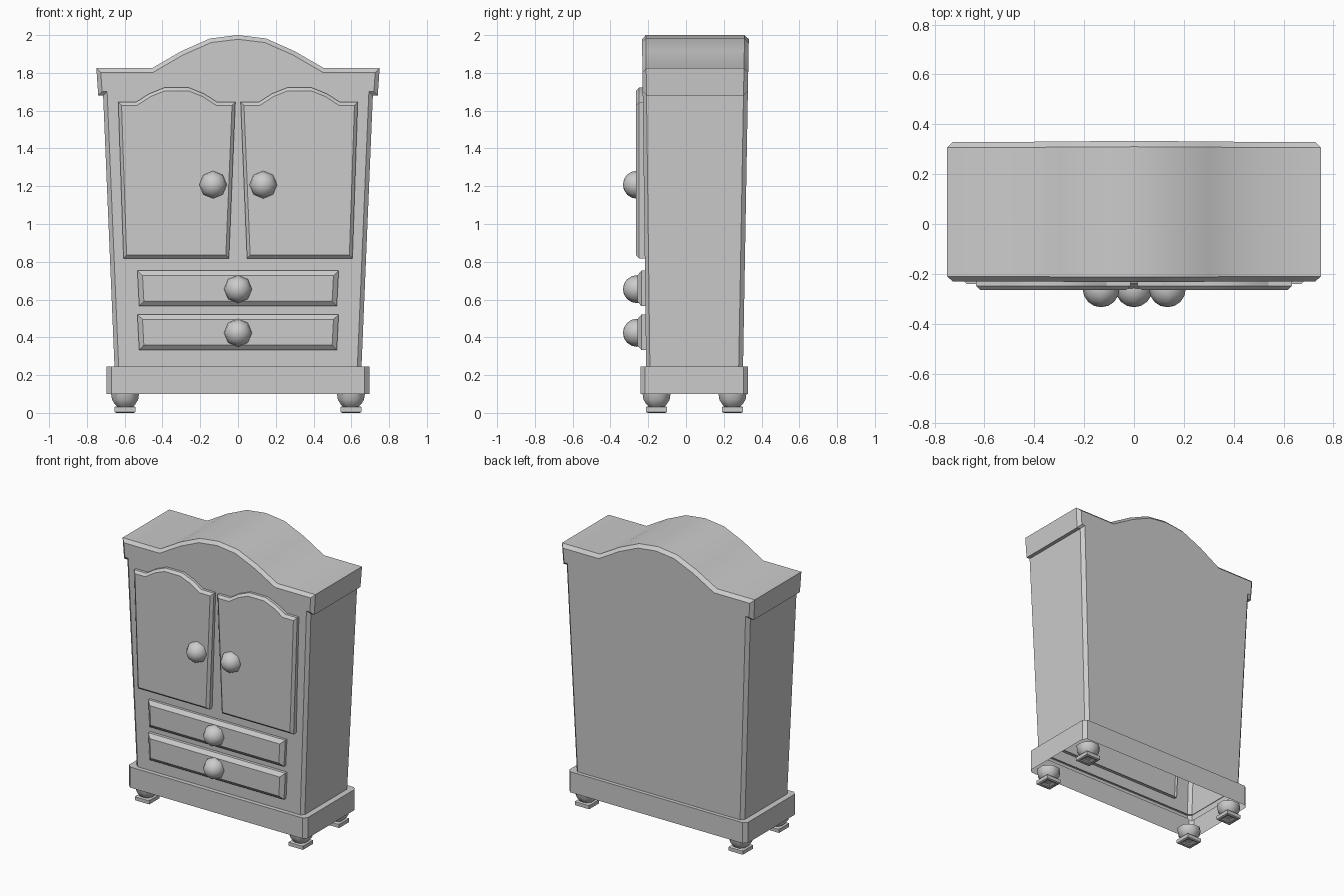
import bpy, bmesh
from math import sin, cos, pi, radians
from mathutils import Vector

if "Cube" in bpy.data.objects:
    bpy.data.objects.remove(bpy.data.objects["Cube"])


def loft(name, rings, cap_start=False, cap_end=False, closed=True, angle=32):
    """Skin a list of equal-length point rings into a mesh object."""
    bm = bmesh.new()
    vs = [[bm.verts.new(p) for p in r] for r in rings]
    n = len(rings[0])
    for a, b in zip(vs, vs[1:]):
        for i in range(n if closed else n - 1):
            j = (i + 1) % n
            bm.faces.new((a[i], a[j], b[j], b[i]))
    if cap_start:
        bm.faces.new(vs[0])
    if cap_end:
        bm.faces.new(vs[-1])
    bmesh.ops.remove_doubles(bm, verts=bm.verts, dist=1e-5)
    bmesh.ops.recalc_face_normals(bm, faces=bm.faces)
    me = bpy.data.meshes.new(name)
    bm.to_mesh(me)
    bm.free()
    me.shade_smooth()
    me.set_sharp_from_angle(angle=radians(angle))
    ob = bpy.data.objects.new(name, me)
    bpy.context.collection.objects.link(ob)
    return ob


def inset(pts, d):
    """Mitred inward offset of a counter-clockwise (x, z) outline."""
    out = []
    for i, p in enumerate(pts):
        a, p, b = Vector(pts[i - 1]), Vector(p), Vector(pts[(i + 1) % len(pts)])
        e1, e2 = (p - a).normalized(), (b - p).normalized()
        n1, n2 = Vector((-e1.y, e1.x)), Vector((-e2.y, e2.x))
        out.append(p + (n1 + n2) * d / (1 + n1.dot(n2)))
    return out


def panel(name, pts, front, back, bevel, depth):
    """Raised front panel with a chamfered rim and open back."""
    at = lambda ps, y: [(x, y, z) for x, z in ps]
    return loft(name, [at(inset(pts, bevel), front), at(pts, front + depth), at(pts, back)],
                cap_start=True)


def mirrored(right):
    """Right half of an outline, bottom to top, completed to the left."""
    return right + [(-x, z) for x, z in reversed(right) if x > 0]


# Body and arched crown: one flaring, chamfered shell, open underneath
outline = mirrored([(0.652, 0.20), (0.714, 1.68), (0.74, 1.68), (0.75, 1.825),
                    (0.455, 1.825), (0.30, 1.915), (0.148, 1.982), (0, 2.0)])
front_y = lambda z: -0.211 - 0.022 * (z - 0.24) / 1.76
back_y = lambda z: 0.302 + 0.031 * (z - 0.24) / 1.76
inner = inset(outline, 0.022)
loft("wardrobe_body", [
    [(x, front_y(z), z) for x, z in inner],
    [(x, front_y(z) + 0.02, z) for x, z in outline],
    [(x, back_y(z) - 0.023, z) for x, z in outline],
    [(x, back_y(z), z) for x, z in inner]], True, True, closed=False)


# Plinth: chamfered walls with a top ledge, open in the middle
def plinth_ring(g, z, c=0.024):
    x, y0, y1 = 0.695 - g, -0.241 + g, 0.328 - g
    return [(-x + c, y0, z), (x - c, y0, z), (x, y0 + c, z), (x, y1 - c, z),
            (x - c, y1, z), (-x + c, y1, z), (-x, y1 - c, z), (-x, y0 + c, z)]


loft("plinth", [plinth_ring(0, 0.10), plinth_ring(0, 0.245), plinth_ring(0.045, 0.245)])

# Doors with arched tops
door = [(0.048, 0.818), (0.606, 0.818), (0.634, 1.645), (0.54, 1.645), (0.47, 1.69),
        (0.39, 1.722), (0.26, 1.722), (0.18, 1.69), (0.11, 1.645), (0.014, 1.645)]
for side, s in (("right", 1), ("left", -1)):
    pts = door if s > 0 else [(-x, z) for x, z in reversed(door)]
    panel(side + "_door", pts, -0.265, -0.19, 0.017, 0.017)

# Drawers
for name, z in (("upper", 0.565), ("lower", 0.333)):
    panel(name + "_drawer", [(-0.523, z), (0.523, z), (0.533, z + 0.188), (-0.533, z + 0.188)],
          -0.258, -0.19, 0.026, 0.022)


# Knobs: eight-sided half spheres
def knob(name, cx, cz, r=0.074, cy=-0.26):
    lats = [-20, 0, 22.5, 45, 67.5, 90]
    loft(name, [[(cx + r * cos(radians(t)) * cos(k * pi / 4), cy - r * sin(radians(t)),
                  cz + r * cos(radians(t)) * sin(k * pi / 4)) for k in range(8)]
                for t in lats], angle=60)


knob("left_door_knob", -0.132, 1.208)
knob("right_door_knob", 0.134, 1.208)
knob("upper_drawer_knob", 0, 0.655)
knob("lower_drawer_knob", 0, 0.424)

# Feet: turned bun on a small square block
for fb, y in (("front", -0.156), ("back", 0.246)):
    for lr, x in (("left", -0.598), ("right", 0.598)):
        bun = [(0.08, 0.102), (0.075, 0.07), (0.058, 0.045), (0.045, 0.033)]
        loft(f"{fb}_{lr}_foot_bun", [[(x + r * cos((k + .5) * pi / 4), y + r * sin((k + .5) * pi / 4), z)
                                      for k in range(8)] for r, z in bun], angle=50)
        square = lambda h, z: [(x + h * i, y + h * j, z) for i, j in ((-1, -1), (1, -1), (1, 1), (-1, 1))]
        loft(f"{fb}_{lr}_foot_block", [square(0.034, 0.004), square(0.047, 0), square(0.056, 0.005),
                                       square(0.056, 0.03), square(0.048, 0.035)], cap_end=True)
